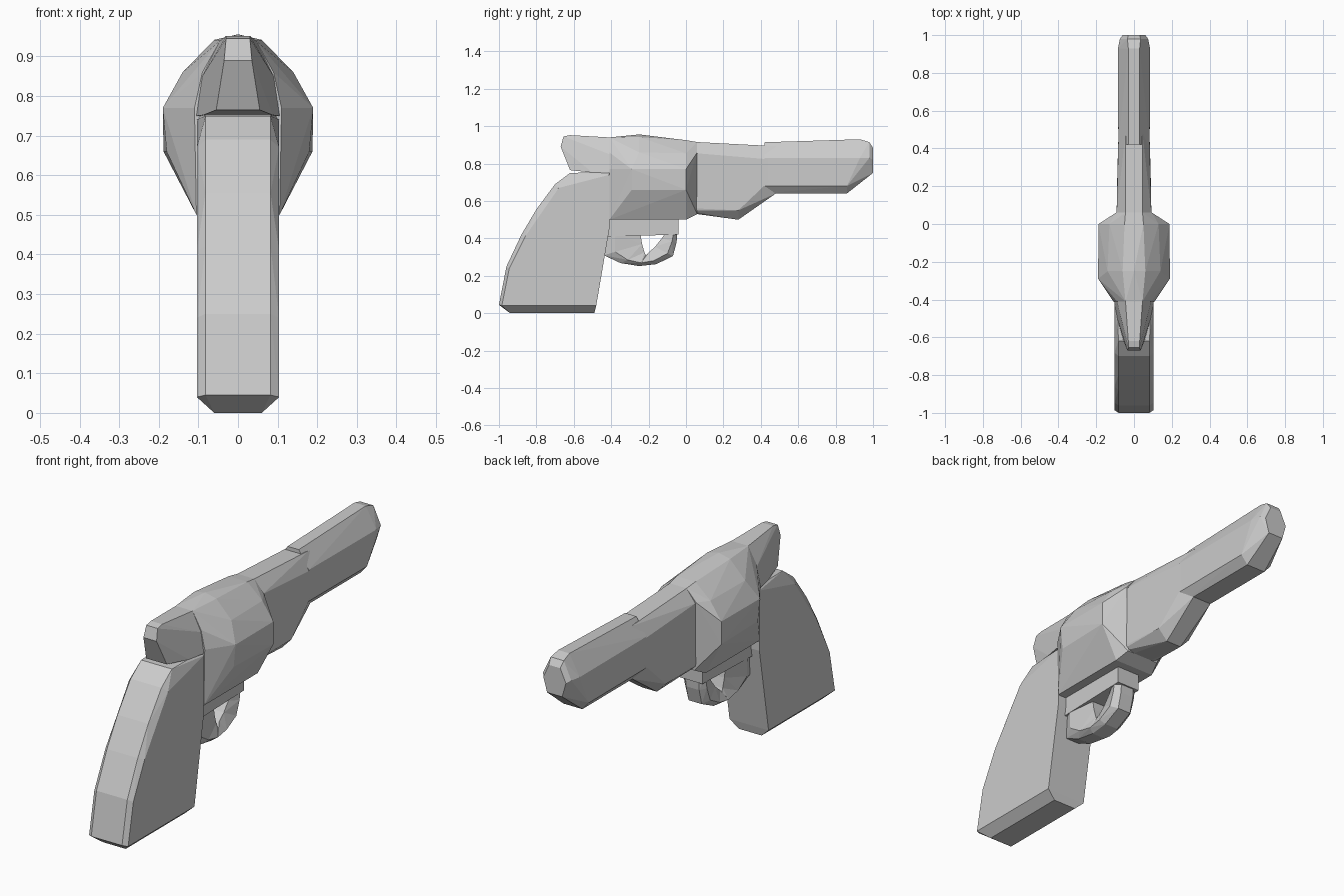
import bpy, bmesh, math


def hull(name, points):
    """Convex faceted block from half-side (x, y, z) points mirrored over x."""
    bm = bmesh.new()
    for x, y, z in points:
        bm.verts.new((x, y, z))
        if x > 0:
            bm.verts.new((-x, y, z))
    res = bmesh.ops.convex_hull(bm, input=bm.verts[:])
    junk = {v for v in res["geom_interior"] + res["geom_unused"]
            if isinstance(v, bmesh.types.BMVert)}
    bmesh.ops.delete(bm, geom=list(junk), context='VERTS')
    bmesh.ops.dissolve_limit(bm, angle_limit=math.radians(1),
                             verts=bm.verts[:], edges=bm.edges[:])
    bmesh.ops.recalc_face_normals(bm, faces=bm.faces[:])
    mesh = bpy.data.meshes.new(name)
    bm.to_mesh(mesh)
    bm.free()
    obj = bpy.data.objects.new(name, mesh)
    bpy.context.collection.objects.link(obj)
    return obj


def sections(*rings):
    """Flatten (y, [(x, z), ...]) cross-sections into 3D points."""
    return [(x, y, z) for y, ring in rings for x, z in ring]


def slab(profile, wide):
    """Side profile of (y, z) given one half-width."""
    return [(wide, y, z) for y, z in profile]


# Grip: wide cheeks inside a slightly larger, narrower outline
grip_back = [(-0.62, 0.75), (-0.70, 0.69), (-0.80, 0.555), (-0.88, 0.42),
             (-0.96, 0.25), (-1.0, 0.045)]
grip_side = [(-0.41, 0.74), (-0.41, 0.45), (-0.68, 0.67), (-0.86, 0.41),
             (-0.945, 0.24), (-0.985, 0.04), (-0.48, 0.04)]
hull("grip", slab(grip_back, 0.082) + slab(grip_side, 0.104)
     + slab([(-0.94, 0.0), (-0.49, 0.0)], 0.06)
     + slab([(-0.41, 0.755)], 0.09))

# Hammer housing behind the drum
hull("hammer", sections(
    (-0.41, [(0.105, 0.75), (0.09, 0.85), (0.045, 0.94)]),
    (-0.50, [(0.088, 0.752)]),
    (-0.62, [(0.055, 0.765), (0.03, 0.952)]),
    (-0.655, [(0.03, 0.945)]),
    (-0.67, [(0.035, 0.89)])))

# Bulging drum and frame
hull("drum", sections(
    (-0.41, [(0.105, 0.5), (0.11, 0.77), (0.09, 0.86), (0.045, 0.94)]),
    (-0.25, [(0.0, 0.956), (0.06, 0.942), (0.14, 0.86)]),
    (-0.29, [(0.18, 0.66), (0.19, 0.77)]),
    (0.0, [(0.105, 0.5), (0.188, 0.66), (0.188, 0.77), (0.13, 0.855), (0.05, 0.925)]),
    (0.06, [(0.085, 0.53), (0.095, 0.86), (0.045, 0.915)])))

# Front frame under and around the barrel root
hull("front_frame", sections(
    (0.0, [(0.09, 0.55), (0.09, 0.85), (0.045, 0.915)]),
    (0.06, [(0.05, 0.53), (0.092, 0.56), (0.092, 0.855), (0.045, 0.915)]),
    (0.28, [(0.04, 0.5), (0.088, 0.55)]),
    (0.48, [(0.05, 0.64), (0.082, 0.74), (0.082, 0.82), (0.045, 0.893)])))

# Barrel with tapered muzzle
hull("barrel", sections(
    (0.42, [(0.05, 0.64), (0.083, 0.68), (0.083, 0.83), (0.03, 0.914)]),
    (0.86, [(0.05, 0.64), (0.085, 0.68)]),
    (0.93, [(0.085, 0.83), (0.03, 0.93)]),
    (0.98, [(0.035, 0.915), (0.075, 0.83)]),
    (1.0, [(0.04, 0.75), (0.06, 0.82), (0.03, 0.885)])))

# Trigger guard: top bar plus a chain of blocks around the opening
hull("guard_bar", slab([(-0.43, 0.41), (-0.04, 0.42), (-0.04, 0.52), (-0.43, 0.52)], 0.06))
outer = [(-0.045, 0.45), (-0.05, 0.38), (-0.07, 0.305), (-0.16, 0.262),
         (-0.25, 0.252), (-0.35, 0.268), (-0.44, 0.31), (-0.44, 0.43)]
inner = [(-0.11, 0.43), (-0.13, 0.40), (-0.165, 0.355), (-0.20, 0.325),
         (-0.215, 0.31), (-0.222, 0.325), (-0.235, 0.37), (-0.245, 0.43)]
for i in range(len(outer) - 1):
    pts = []
    for (oy, oz), (iy, iz) in zip(outer[i:i + 2], inner[i:i + 2]):
        my, mz = oy + (iy - oy) * 0.3, oz + (iz - oz) * 0.3
        pts += [(0.035, oy, oz), (0.06, my, mz), (0.04, iy, iz)]
    hull("guard_loop_%d" % (i + 1), pts)
